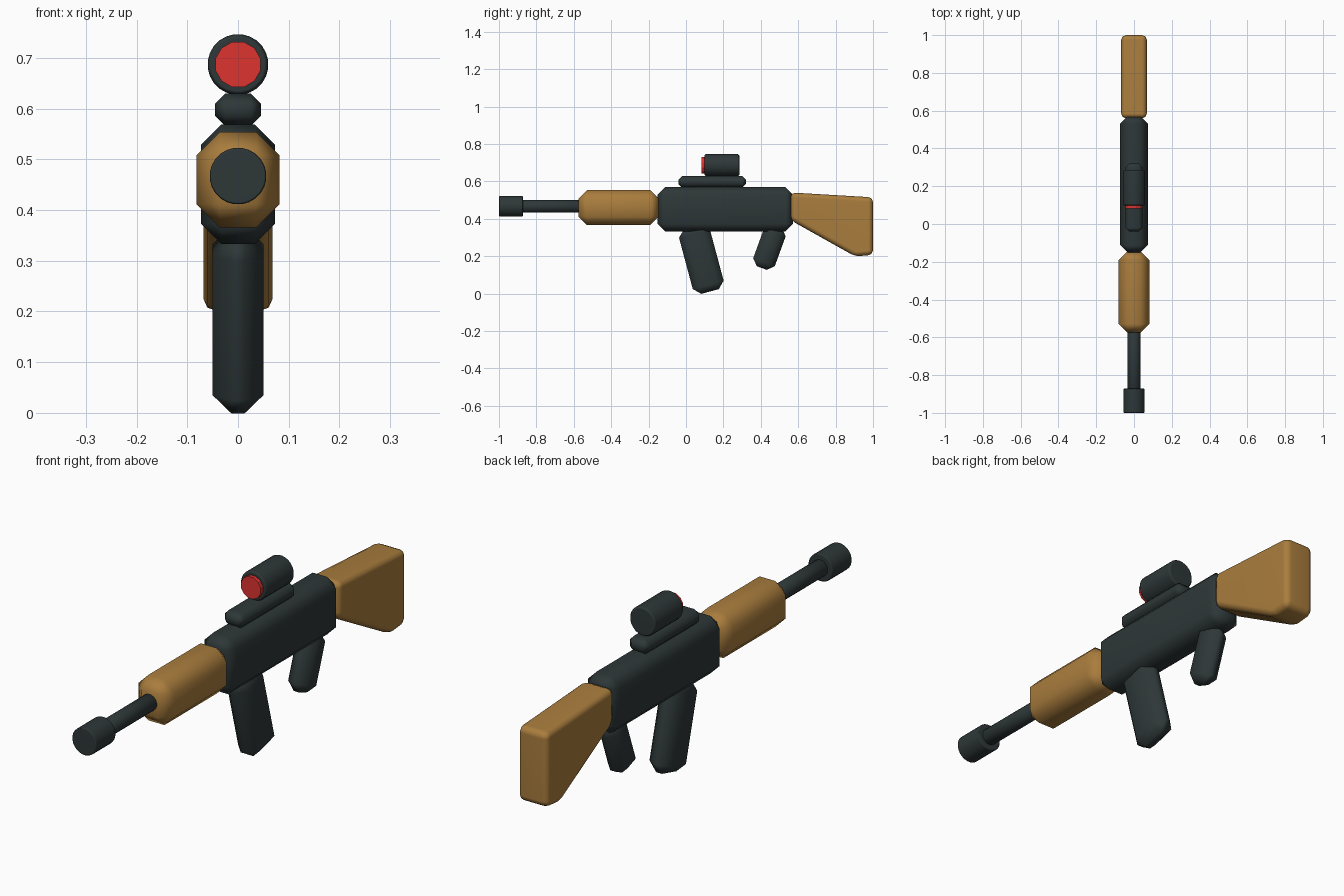
import bpy, bmesh, math
from mathutils import Matrix, Vector

if "Cube" in bpy.data.objects:
    bpy.data.objects.remove(bpy.data.objects["Cube"])


def mat(name, rgb):
    m = bpy.data.materials.new(name)
    m.diffuse_color = (*rgb, 1)
    m.use_nodes = True
    m.node_tree.nodes["Principled BSDF"].inputs["Base Color"].default_value = m.diffuse_color
    return m


DARK = mat("dark_metal", (0.027, 0.038, 0.039))
WOOD = mat("brown_wood", (0.40, 0.205, 0.047))
RED = mat("red_glass", (0.73, 0.034, 0.030))


def finish(name, bm, material, bevel=0.0, segments=1, smooth=True):
    """Bevel in the mesh, shade and link."""
    bmesh.ops.recalc_face_normals(bm, faces=bm.faces[:])
    if bevel:
        sharp = [e for e in bm.edges if e.calc_face_angle(0) > math.radians(32)]
        bmesh.ops.bevel(bm, geom=sharp, offset=bevel, offset_type='OFFSET',
                        segments=segments, profile=0.5, affect='EDGES', clamp_overlap=True)
    for f in bm.faces:
        f.smooth = smooth
    me = bpy.data.meshes.new(name)
    bm.to_mesh(me)
    bm.free()
    me.materials.append(material)
    ob = bpy.data.objects.new(name, me)
    bpy.context.collection.objects.link(ob)
    if smooth:
        wn = ob.modifiers.new("weighted", 'WEIGHTED_NORMAL')
        wn.keep_sharp = True
    return ob


def box(name, centre, size, material, bevel, segments=1, tilt=0.0):
    bm = bmesh.new()
    bmesh.ops.create_cube(bm, size=1, matrix=Matrix.Diagonal((*size, 1)))
    ob = finish(name, bm, material, bevel, segments)
    ob.matrix_world = Matrix.Translation(centre) @ Matrix.Rotation(math.radians(tilt), 4, 'X')
    return ob


def tube(name, y0, y1, z, r, material, sides=24, bevel=0.0, smooth=True):
    """Solid cylinder running along y."""
    bm = bmesh.new()
    m = (Matrix.Translation((0, (y0 + y1) / 2, z)) @ Matrix.Rotation(math.pi / 2, 4, 'X')
         @ Matrix.Rotation(math.pi / sides, 4, 'Z'))
    bmesh.ops.create_cone(bm, cap_ends=True, segments=sides, radius1=r, radius2=r,
                          depth=y1 - y0, matrix=m)
    return finish(name, bm, material, bevel, 1, smooth)


def profile(name, points, half, material, bevel, segments):
    """Side outline (y, z) extruded across x."""
    bm = bmesh.new()
    face = bm.faces.new([bm.verts.new((-half, y, z)) for y, z in points])
    ext = bmesh.ops.extrude_face_region(bm, geom=[face])
    bmesh.ops.translate(bm, vec=Vector((2 * half, 0, 0)),
                        verts=[v for v in ext["geom"] if isinstance(v, bmesh.types.BMVert)])
    return finish(name, bm, material, bevel, segments)


# body and wooden furniture
box("receiver", (0, 0.21, 0.451), (0.146, 0.724, 0.236), DARK, 0.04)
box("handguard", (0, -0.36, 0.46), (0.164, 0.43, 0.188), WOOD, 0.046)
profile("stock", [(0.56, 0.541), (1.0, 0.515), (1.0, 0.208), (0.905, 0.199), (0.56, 0.392)],
        0.068, WOOD, 0.025, 2)

# barrel and muzzle
tube("barrel", -0.90, -0.55, 0.467, 0.034, DARK, sides=16)
tube("muzzle", -1.0, -0.872, 0.467, 0.056, DARK, bevel=0.004)

# magazine and grip
box("magazine", (0, 0.082, 0.184), (0.10, 0.171, 0.357), DARK, 0.037, tilt=15)
box("grip", (0, 0.446, 0.248), (0.09, 0.123, 0.236), DARK, 0.033, tilt=-20)

# sight
box("sight_rail", (0, 0.14, 0.598), (0.09, 0.36, 0.064), DARK, 0.02)
tube("sight_body", 0.098, 0.285, 0.687, 0.060, DARK, bevel=0.008)
tube("sight_lens", 0.083, 0.11, 0.687, 0.046, RED, sides=12, smooth=False)
